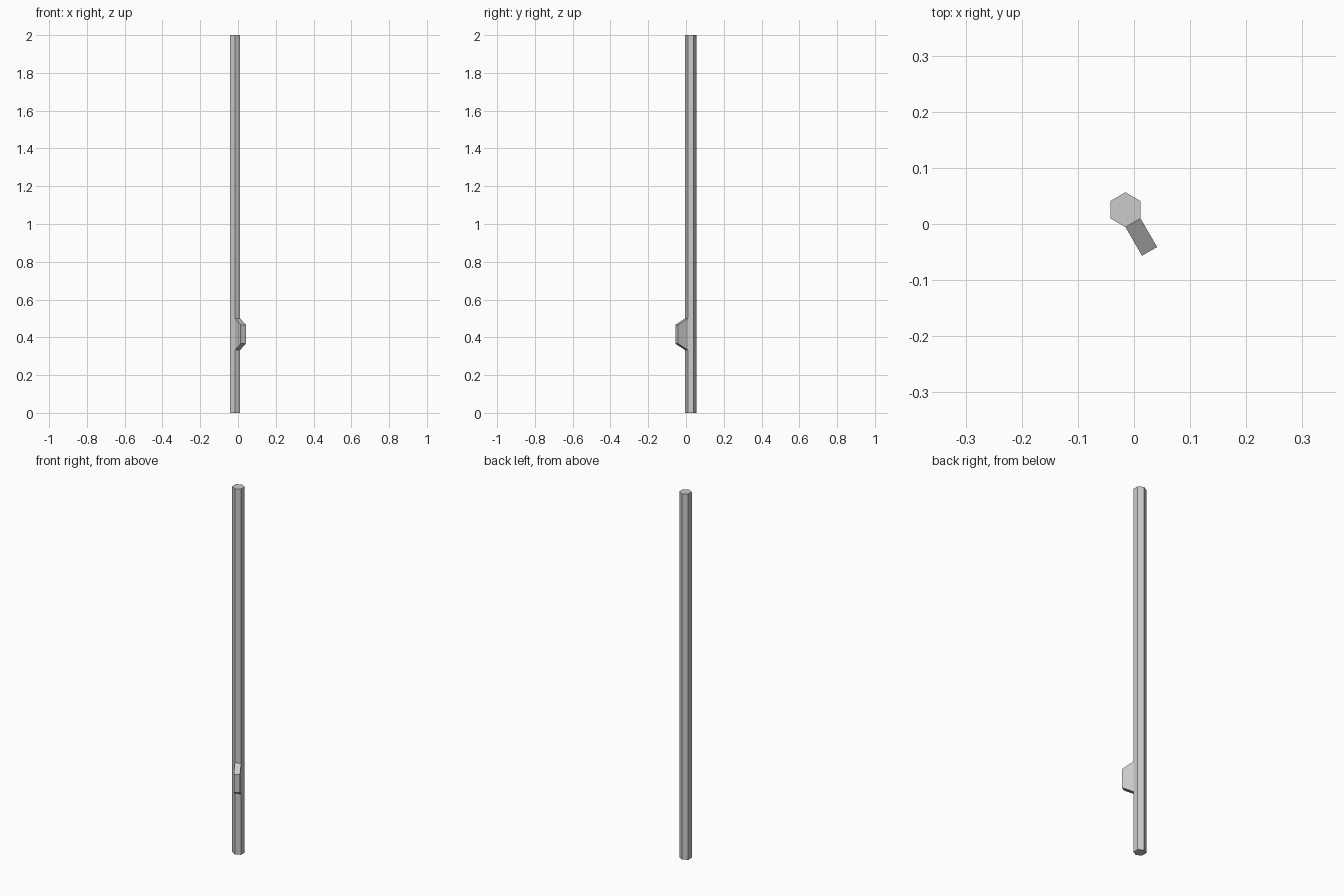
import bpy, bmesh
from math import cos, sin, radians
from mathutils import Vector

if "Cube" in bpy.data.objects:
    bpy.data.objects.remove(bpy.data.objects["Cube"])

R = 0.031
CX, CY = -0.0152, 0.0255
LEVELS = [0, 0.333, 0.5, 2]

bm = bmesh.new()

# Hexagonal shaft with a band of faces where the lug sits
rings = [[bm.verts.new((CX + R * cos(radians(30 + 60 * i)),
                        CY + R * sin(radians(30 + 60 * i)), z)) for i in range(6)]
         for z in LEVELS]
bm.faces.new(rings[0][::-1])
bm.faces.new(rings[-1])
lug_face = None
for k in range(3):
    for i in range(6):
        j = (i + 1) % 6
        f = bm.faces.new((rings[k][i], rings[k][j], rings[k + 1][j], rings[k + 1][i]))
        if k == 1 and i == 4:  # side facing front right
            lug_face = f

# Tapered lug extruded from one side of the shaft
out = Vector((cos(radians(-60)), sin(radians(-60)), 0)) * 0.059
new = bmesh.ops.extrude_discrete_faces(bm, faces=[lug_face])["faces"][0]
mid = (LEVELS[1] + LEVELS[2]) / 2
for v in new.verts:
    v.co += out
    v.co.z = mid + (v.co.z - mid) * 0.6

bmesh.ops.recalc_face_normals(bm, faces=bm.faces)
mesh = bpy.data.meshes.new("pole_with_lug")
bm.to_mesh(mesh)
bm.free()
bpy.context.collection.objects.link(bpy.data.objects.new("pole_with_lug", mesh))
